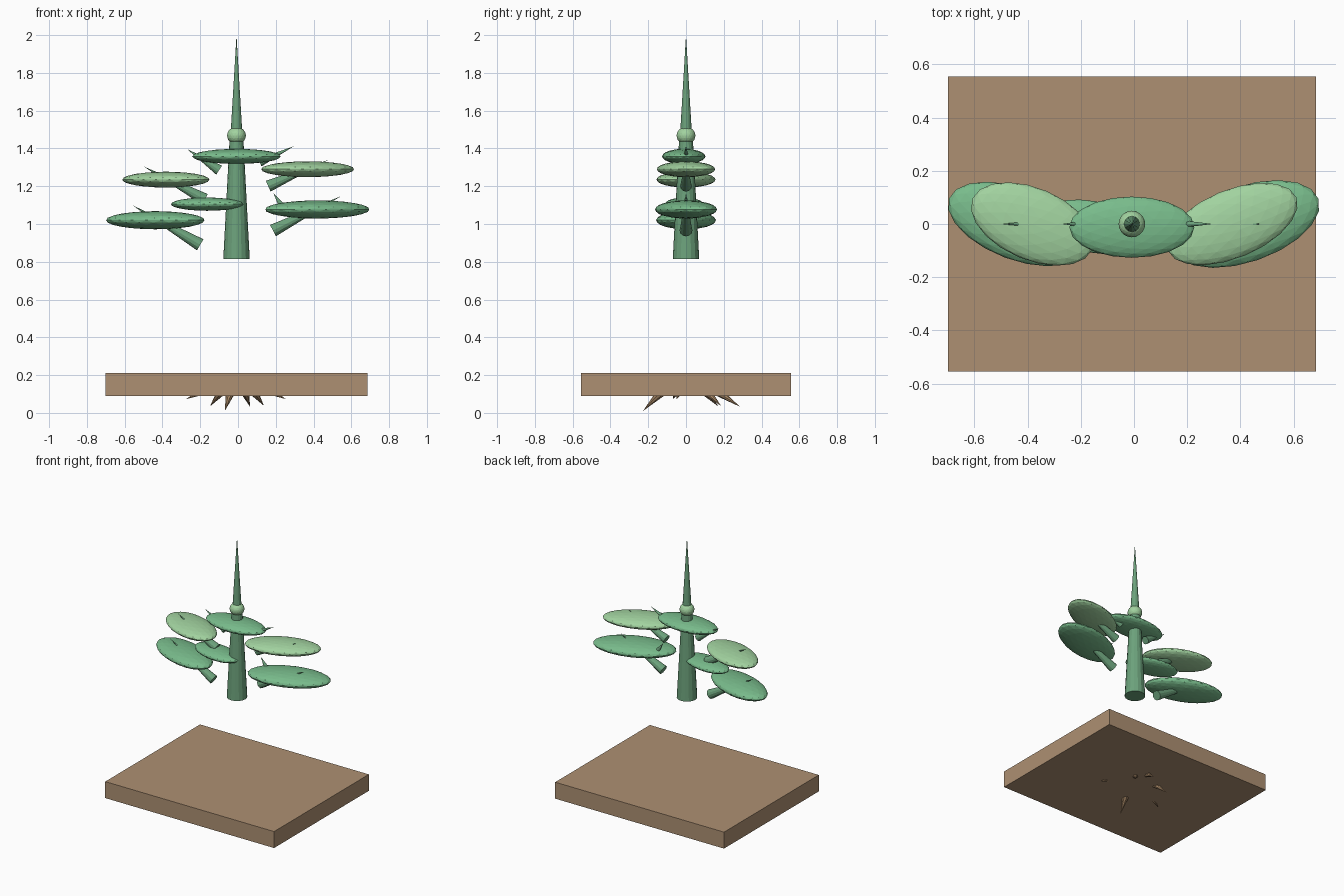
import bpy
from math import radians
from mathutils import Vector

if "Cube" in bpy.data.objects:
    bpy.data.objects.remove(bpy.data.objects["Cube"])

CX = -0.008  # axis of the stem and slab


def material(name, rgb):
    m = bpy.data.materials.new(name)
    m.diffuse_color = (*rgb, 1)
    m.use_nodes = True
    m.node_tree.nodes["Principled BSDF"].inputs["Base Color"].default_value = m.diffuse_color
    return m


STEM = material("stem_green", (0.15, 0.36, 0.20))
LEAF = material("leaf_green", (0.19, 0.50, 0.26))
PALE = material("pale_green", (0.36, 0.65, 0.35))
SOIL = material("soil_brown", (0.42, 0.28, 0.17))
ROOT = material("root_brown", (0.38, 0.24, 0.13))


def finish(name, mat):
    ob = bpy.context.object
    ob.name = name
    ob.data.materials.append(mat)
    return ob


def cone(name, base, tip, r1, mat, r2=0, sides=12):
    a, b = Vector(base), Vector(tip)
    bpy.ops.mesh.primitive_cone_add(
        vertices=sides, radius1=r1, radius2=r2, depth=(b - a).length,
        location=(a + b) / 2, rotation=(b - a).to_track_quat('Z', 'Y').to_euler())
    return finish(name, mat)


def ball(name, loc, size, turn, mat):
    bpy.ops.mesh.primitive_ico_sphere_add(
        subdivisions=3, radius=1, location=loc, rotation=(0, 0, radians(turn)))
    bpy.context.object.scale = size
    return finish(name, mat)


# Soil slab
bpy.ops.mesh.primitive_cube_add(size=1, location=(CX, 0, 0.151))
bpy.context.object.scale = (1.385, 1.11, 0.122)
finish("soil_slab", SOIL)

# Roots fanning out under the slab
for i, (x, y, z) in enumerate([(-0.07, -0.228, 0.01), (-0.148, 0.17, 0.035),
                               (-0.275, -0.07, 0.073), (0.253, -0.05, 0.073),
                               (0.063, 0.285, 0.033), (0.137, 0.185, 0.038)]):
    cone(f"root_{i}", (x * 0.4, y * 0.4, 0.15), (x, y, z), 0.035, ROOT, sides=8)

# Stem, bud and spire
cone("stem", (CX, 0, 0.815), (CX, 0, 1.44), 0.07, STEM, r2=0.037, sides=16)
ball("bud", (CX, 0, 1.468), (0.05, 0.05, 0.046), 0, PALE)
cone("spire", (CX, 0, 1.43), (CX, 0, 2.0), 0.034, STEM)

# Leaf pads: x, y, z, half sizes, turn
PADS = [
    ("top_pad", -0.008, -0.012, 1.358, 0.235, 0.115, 0.040, 0, LEAF),
    ("upper_left_pad", -0.382, 0, 1.235, 0.245, 0.135, 0.042, -23, PALE),
    ("upper_right_pad", 0.369, 0, 1.29, 0.262, 0.128, 0.042, 22.5, PALE),
    ("lower_left_pad", -0.438, 0, 1.02, 0.275, 0.135, 0.048, -20.5, LEAF),
    ("lower_right_pad", 0.42, 0, 1.077, 0.29, 0.143, 0.048, 19, LEAF),
    ("small_pad", -0.163, -0.01, 1.105, 0.195, 0.097, 0.035, -11, LEAF),
]
for name, x, y, z, a, b, c, turn, mat in PADS:
    ball(name, (x, y, z), (a, b, c), turn, mat)

# Tapered branches piercing the pads: base x, z, tip x, z, radius
BRANCHES = [
    ("lower_left_branch", -0.20, 0.89, -0.56, 1.10, 0.034),
    ("upper_left_branch", -0.175, 1.13, -0.50, 1.305, 0.032),
    ("upper_right_branch", 0.16, 1.20, 0.48, 1.34, 0.031),
    ("lower_right_branch", 0.185, 0.965, 0.545, 1.147, 0.034),
    ("top_left_branch", -0.10, 1.285, -0.27, 1.397, 0.028),
    ("top_right_branch", 0.115, 1.325, 0.296, 1.412, 0.022),
    ("small_thorn", 0.25, 1.07, 0.187, 1.163, 0.022),
]
for name, x1, z1, x2, z2, r in BRANCHES:
    cone(name, (x1, 0, z1), (x2, 0, z2), r, STEM)
